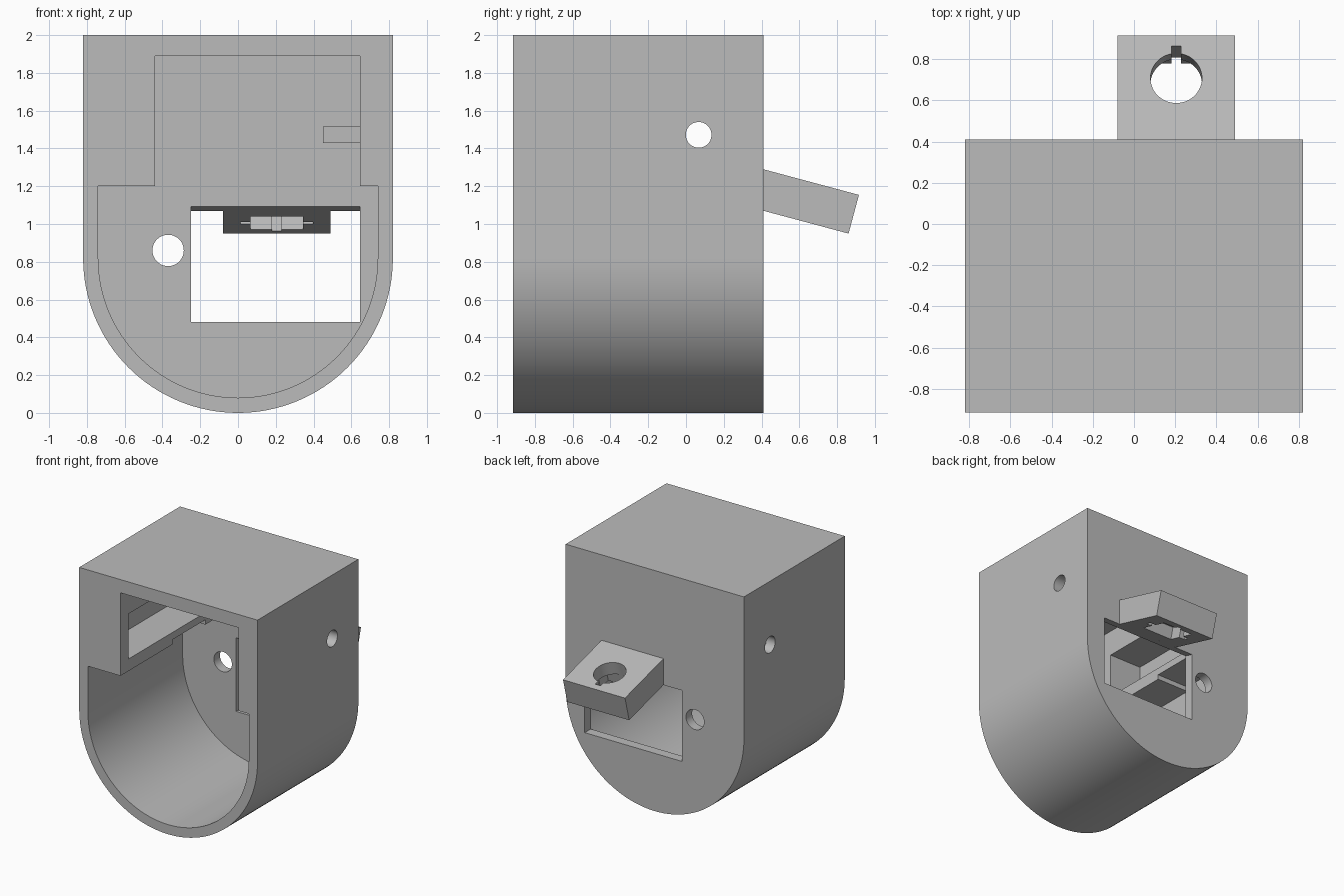
import bpy, bmesh, math
from mathutils import Matrix, Vector

cube = bpy.data.objects.get("Cube")
if cube:
    bpy.data.objects.remove(cube, do_unlink=True)

grey = bpy.data.materials.new("plain_grey")
grey.use_nodes = True
GREY = (0.5, 0.5, 0.5, 1)
grey.diffuse_color = GREY
grey.node_tree.nodes["Principled BSDF"].inputs["Base Color"].default_value = GREY

FRONT, BACK, WALL = -0.915, 0.41, 0.08
INNER = BACK - WALL
TILT = math.radians(15)


def prism(name, outline, offset, matrix=None):
    """Extrude a closed outline of 3D points along an offset."""
    bm = bmesh.new()
    base = bm.faces.new([bm.verts.new(p) for p in outline])
    side = bmesh.ops.extrude_face_region(bm, geom=[base])["geom"]
    moved = [g for g in side if isinstance(g, bmesh.types.BMVert)]
    bmesh.ops.translate(bm, vec=Vector(offset), verts=moved)
    bmesh.ops.recalc_face_normals(bm, faces=bm.faces)
    if matrix:
        bm.transform(matrix)
    mesh = bpy.data.meshes.new(name)
    bm.to_mesh(mesh)
    bm.free()
    ob = bpy.data.objects.new(name, mesh)
    bpy.context.collection.objects.link(ob)
    mesh.materials.append(grey)
    return ob


def box(name, x, y, z, matrix=None):
    outline = [(x[0], y[0], z[0]), (x[1], y[0], z[0]), (x[1], y[0], z[1]), (x[0], y[0], z[1])]
    return prism(name, outline, (0, y[1] - y[0], 0), matrix)


def rod(name, centre, radius, axis, length, matrix=None):
    """Cylinder starting at centre and running along the axis."""
    axis = Vector(axis)
    turn = axis.to_track_quat("Z", "Y")
    ring = [Vector(centre) + turn @ Vector((radius * math.cos(t), radius * math.sin(t), 0))
            for t in (math.tau * i / 48 for i in range(48))]
    return prism(name, ring, axis * length, matrix)


def u_outline(half, top, y):
    """Flat top, straight sides and a half-round bottom."""
    arc = [(half * math.cos(t), y, 0.82 + half * math.sin(t))
           for t in (math.pi + math.pi * i / 64 for i in range(65))]
    return arc + [(half, y, top), (-half, y, top)]


def combine(target, tools, operation="DIFFERENCE"):
    bpy.context.view_layer.objects.active = target
    for tool in tools:
        mod = target.modifiers.new("shape", "BOOLEAN")
        mod.operation, mod.solver, mod.object = operation, "EXACT", tool
        bpy.ops.object.modifier_apply(modifier=mod.name)
        bpy.data.objects.remove(tool, do_unlink=True)


def smooth(ob):
    bpy.ops.object.select_all(action="DESELECT")
    ob.select_set(True)
    bpy.context.view_layer.objects.active = ob
    bpy.ops.object.shade_smooth_by_angle(angle=math.radians(25))


# Housing shell: round lower cavity, offset upper bay and a side pocket
housing = prism("housing", u_outline(0.82, 2.0, FRONT), (0, BACK - FRONT, 0))
depth = (0, INNER - FRONT + 0.1, 0)
slope = math.tan(TILT)
window = [(-0.25, 0.25, 0.48), (-0.25, 0.5, 0.48),
          (-0.25, 0.5, 1.07 - 0.09 * slope), (-0.25, 0.25, 1.07 + 0.16 * slope)]
combine(housing, [
    prism("lower_cavity", u_outline(0.74, 1.2, FRONT - 0.1), depth),
    box("upper_bay", (-0.44, 0.645), (FRONT - 0.1, INNER), (1.1, 1.89)),
    box("side_pocket", (-0.74, -0.4), (-0.81, INNER), (1.3, 1.675)),
    box("pocket_groove", (-0.74, -0.4), (-0.23, 0.2), (1.1, 1.24)),
    prism("back_window", window, (0.895, 0, 0)),
    rod("back_hole", (-0.37, 0.2, 0.86), 0.083, (0, 1, 0), 0.4),
    rod("side_holes", (-1, 0.067, 1.472), 0.068, (1, 0, 0), 2),
])
smooth(housing)

# Small stop on the right wall of the upper bay
box("bay_stop", (0.45, 0.66), (0.18, INNER + 0.01), (1.43, 1.515))

# Tilted tab with a keyed round hole and a cross-slotted square recess
frame = Matrix.Translation((0.205, 0.653, 1.005)) @ Matrix.Rotation(-TILT, 4, "X")
tab = box("tilted_tab", (-0.285, 0.285), (-0.335, 0.215), (0, 0.212), frame)
combine(tab, [
    rod("round_hole", (0, 0, -0.1), 0.125, (0, 0, 1), 0.5, frame),
    box("key_slot", (-0.024, 0.024), (0, 0.162), (-0.1, 0.4), frame),
    box("square_recess", (-0.14, 0.14), (-0.13, 0.13), (-0.1, 0.1), frame),
    box("cross_slot", (-0.193, 0.193), (-0.024, 0.024), (-0.1, 0.1), frame),
])
smooth(tab)
